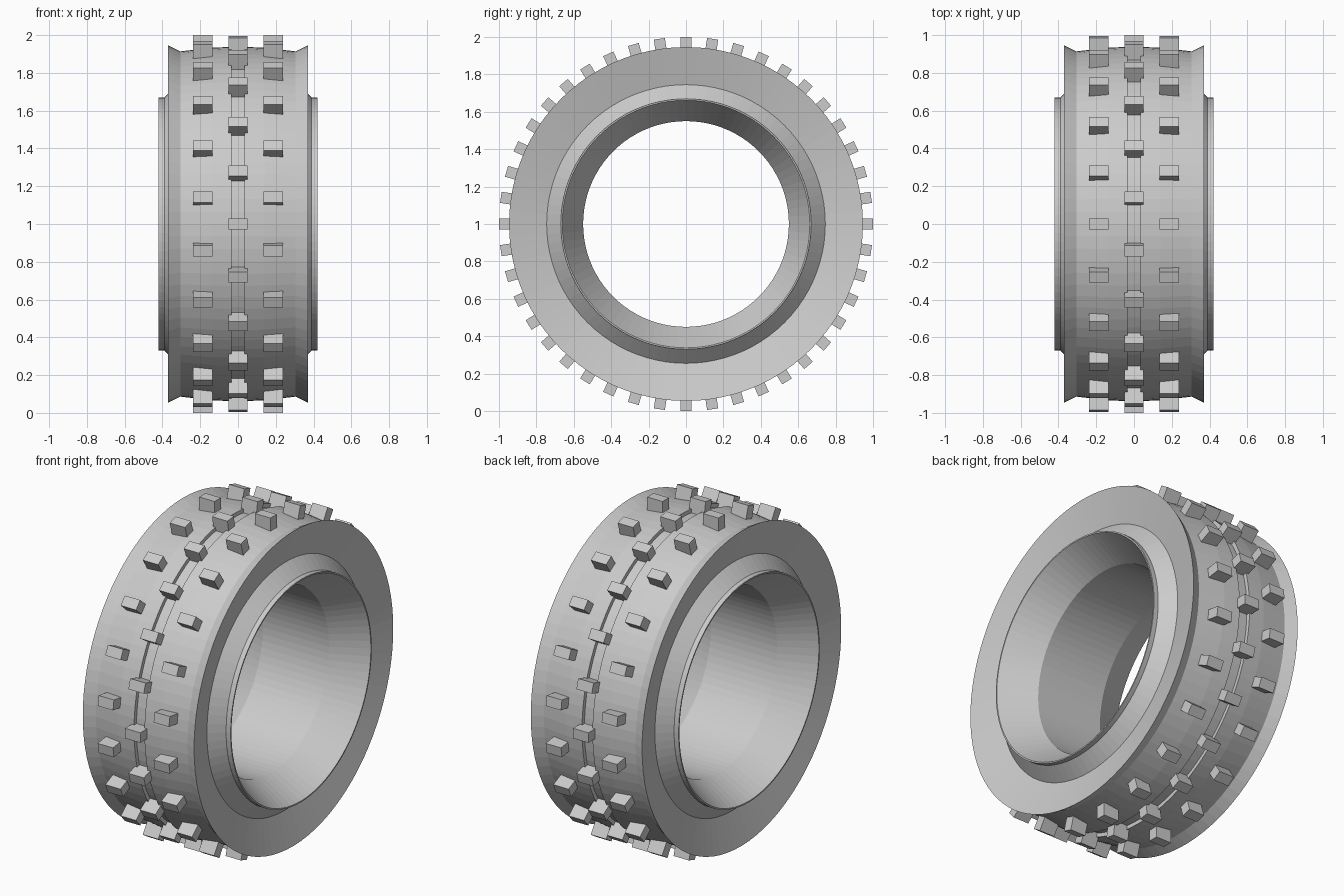
import bpy, bmesh, math
from mathutils import Matrix, Vector

cube = bpy.data.objects.get("Cube")
if cube:
    bpy.data.objects.remove(cube)

AXLE = Matrix.Translation((0, 0, 1))
SEGMENTS = 88
BLOCKS = 22

rubber = bpy.data.materials.new("grey rubber")
rubber.use_nodes = True
GREY = (0.6, 0.6, 0.6, 1)
rubber.diffuse_color = GREY
rubber.node_tree.nodes["Principled BSDF"].inputs["Base Color"].default_value = GREY


def finish(name, bm):
    bmesh.ops.recalc_face_normals(bm, faces=bm.faces)
    mesh = bpy.data.meshes.new(name)
    bm.to_mesh(mesh)
    bm.free()
    mesh.materials.append(rubber)
    obj = bpy.data.objects.new(name, mesh)
    obj.matrix_world = AXLE
    bpy.context.collection.objects.link(obj)
    return obj


# Tyre body: half profile (x, radius) from tread centre to bore, mirrored
half = [(0.035, 0.915), (0.035, 0.938), (0.14, 0.933), (0.305, 0.914),
        (0.37, 0.946), (0.315, 0.745), (0.39, 0.67), (0.42, 0.67),
        (0.42, 0.662), (0.22, 0.55)]
profile = half + [(-x, r) for x, r in reversed(half)]

bm = bmesh.new()
rings = []
for i in range(SEGMENTS):
    a = math.tau * i / SEGMENTS
    rings.append([bm.verts.new((x, r * math.cos(a), r * math.sin(a)))
                  for x, r in profile])
for i, ring in enumerate(rings):
    after = rings[(i + 1) % SEGMENTS]
    for j in range(len(profile)):
        k = (j + 1) % len(profile)
        bm.faces.new((ring[j], ring[k], after[k], after[j]))
finish("tyre_body", bm)


# Tread blocks: evenly spaced rows of boxes around the axle
def block_row(name, x, offset):
    bm = bmesh.new()
    size = Matrix.Diagonal((0.102, 0.06, 0.1, 1))
    for i in range(BLOCKS):
        turn = Matrix.Rotation(math.tau * (i + offset) / BLOCKS, 4, 'X')
        place = Matrix.Translation(Vector((x, 0, 0.95)))
        bmesh.ops.create_cube(bm, size=1, matrix=turn @ place @ size)
    finish(name, bm)


block_row("centre_tread_blocks", 0, 0.5)
block_row("left_tread_blocks", 0.186, 0)
block_row("right_tread_blocks", -0.186, 0)
